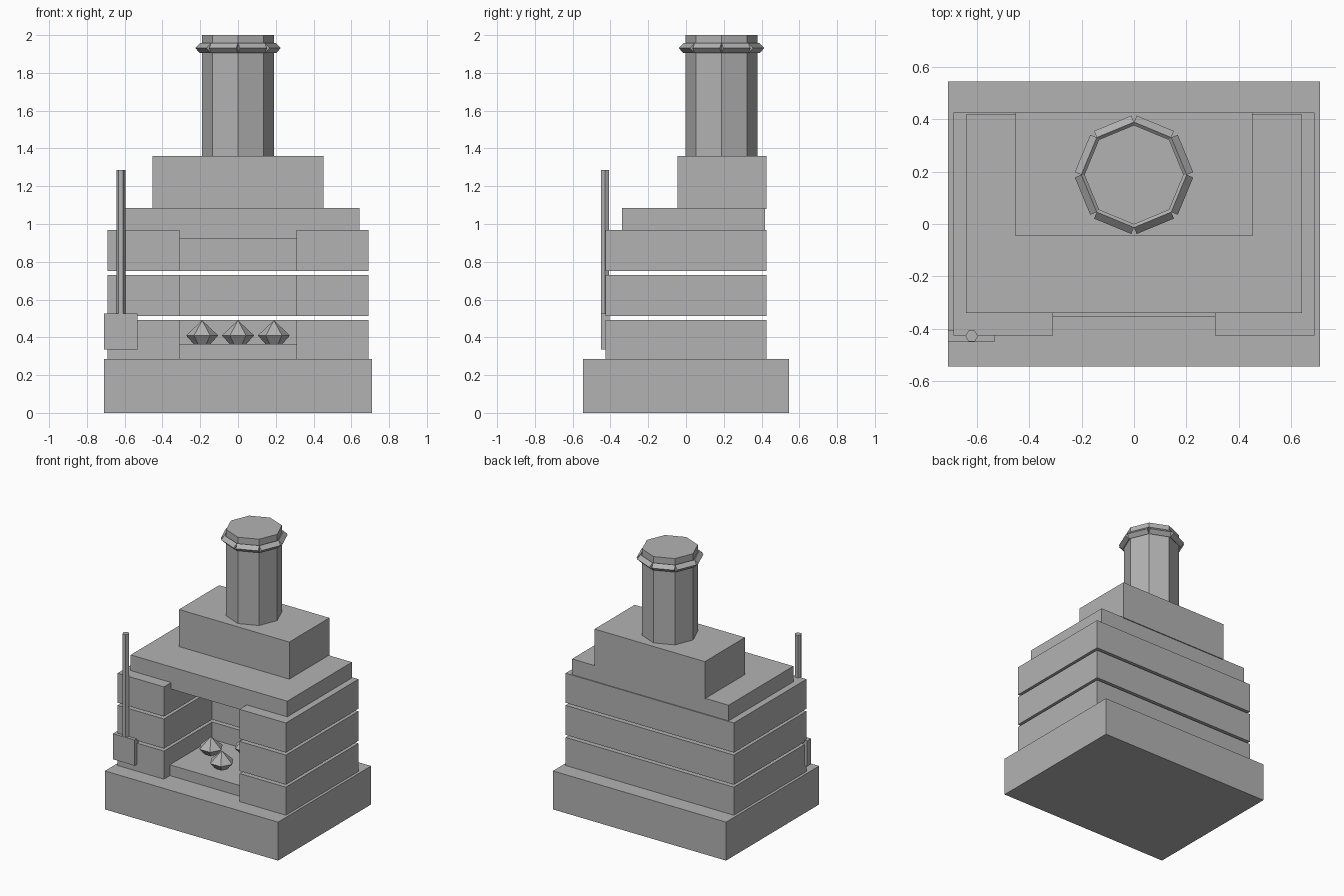
import bpy, bmesh, math
from mathutils import Matrix, Vector

if "Cube" in bpy.data.objects:
    bpy.data.objects.remove(bpy.data.objects["Cube"], do_unlink=True)

stone = bpy.data.materials.new("stone grey")
stone.use_nodes = True
GREY = (0.45, 0.45, 0.45, 1)
stone.diffuse_color = GREY
stone.node_tree.nodes["Principled BSDF"].inputs["Base Color"].default_value = GREY


def finish(bm, name):
    bmesh.ops.recalc_face_normals(bm, faces=bm.faces)
    mesh = bpy.data.meshes.new(name)
    bm.to_mesh(mesh)
    bm.free()
    mesh.materials.append(stone)
    obj = bpy.data.objects.new(name, mesh)
    bpy.context.collection.objects.link(obj)
    return obj


def prism(name, outline, z0, z1):
    """Extrude a flat outline from z0 up to z1."""
    bm = bmesh.new()
    face = bm.faces.new([bm.verts.new((x, y, z0)) for x, y in outline])
    top = bmesh.ops.extrude_face_region(bm, geom=[face])["geom"]
    moved = [v for v in top if isinstance(v, bmesh.types.BMVert)]
    bmesh.ops.translate(bm, verts=moved, vec=(0, 0, z1 - z0))
    return finish(bm, name)


def block(name, x0, x1, y0, y1, z0, z1):
    return prism(name, [(x0, y0), (x1, y0), (x1, y1), (x0, y1)], z0, z1)


def column(name, x, y, radius, sides, z0, z1):
    angles = [math.tau * i / sides for i in range(sides)]
    ring = [(x + radius * math.cos(a), y + radius * math.sin(a)) for a in angles]
    return prism(name, ring, z0, z1)


# Plinth and hearth floor
block("plinth", -0.71, 0.71, -0.545, 0.545, 0, 0.285)
block("hearth_floor", -0.31, 0.31, -0.355, 0.15, 0.285, 0.365)

# Three U-shaped courses around the fire opening, with open joints between
W, F, B, O, BACK = 0.69, -0.425, 0.425, 0.31, 0.14
u_shape = [(-W, F), (-O, F), (-O, BACK), (O, BACK), (O, F), (W, F), (W, B), (-W, B)]
for i, (z0, z1) in enumerate([(0.285, 0.493), (0.512, 0.731), (0.75, 0.969)]):
    prism(f"wall_course_{i + 1}", u_shape, z0, z1)

# Stepped top
block("mantel_slab", -0.642, 0.642, -0.34, 0.418, 0.92, 1.085)
block("chimney_base", -0.452, 0.452, -0.045, 0.425, 1.08, 1.36)

# Chimney stack
CY = 0.188
column("chimney_stack", 0, CY, 0.19, 8, 1.36, 2.0)

# Collar of eight square bars turned on edge
bm = bmesh.new()
for i in range(8):
    turn = Matrix.Rotation(math.tau * (i + 0.5) / 8, 4, "Z")
    m = (Matrix.Translation((0, CY, 1.931)) @ turn @ Matrix.Translation((0.186, 0, 0))
         @ Matrix.Rotation(math.pi / 4, 4, "Y") @ Matrix.Diagonal((0.038, 0.154, 0.038, 1)))
    bmesh.ops.create_cube(bm, size=1, matrix=m)
finish(bm, "chimney_collar")

# Faceted coals on the hearth
for i, (x, y) in enumerate([(-0.19, -0.045), (0.19, -0.045), (0, -0.19), (0, 0.1)]):
    bm = bmesh.new()
    for r0, r1, z0, z1 in [(0.045, 0.085, 0.365, 0.41), (0.085, 0, 0.41, 0.49)]:
        bmesh.ops.create_cone(bm, cap_ends=(r1 > 0), segments=6, radius1=r0, radius2=r1,
                              depth=z1 - z0,
                              matrix=Matrix.Translation((x, y, (z0 + z1) / 2))
                              @ Matrix.Rotation(math.pi / 6, 4, "Z"))
    # Weld the halves and drop the hidden middle disc
    bmesh.ops.remove_doubles(bm, verts=bm.verts, dist=0.0005)
    middle = [f for f in bm.faces if all(abs(v.co.z - 0.41) < 0.001 for v in f.verts)]
    bmesh.ops.delete(bm, geom=middle, context="FACES_ONLY")
    finish(bm, f"coal_{i + 1}")

# Fire tool hanging at the front corner
block("tool_blade", -0.71, -0.532, -0.45, -0.405, 0.335, 0.525)
column("tool_handle", -0.62, -0.428, 0.024, 6, 0.48, 1.285)
